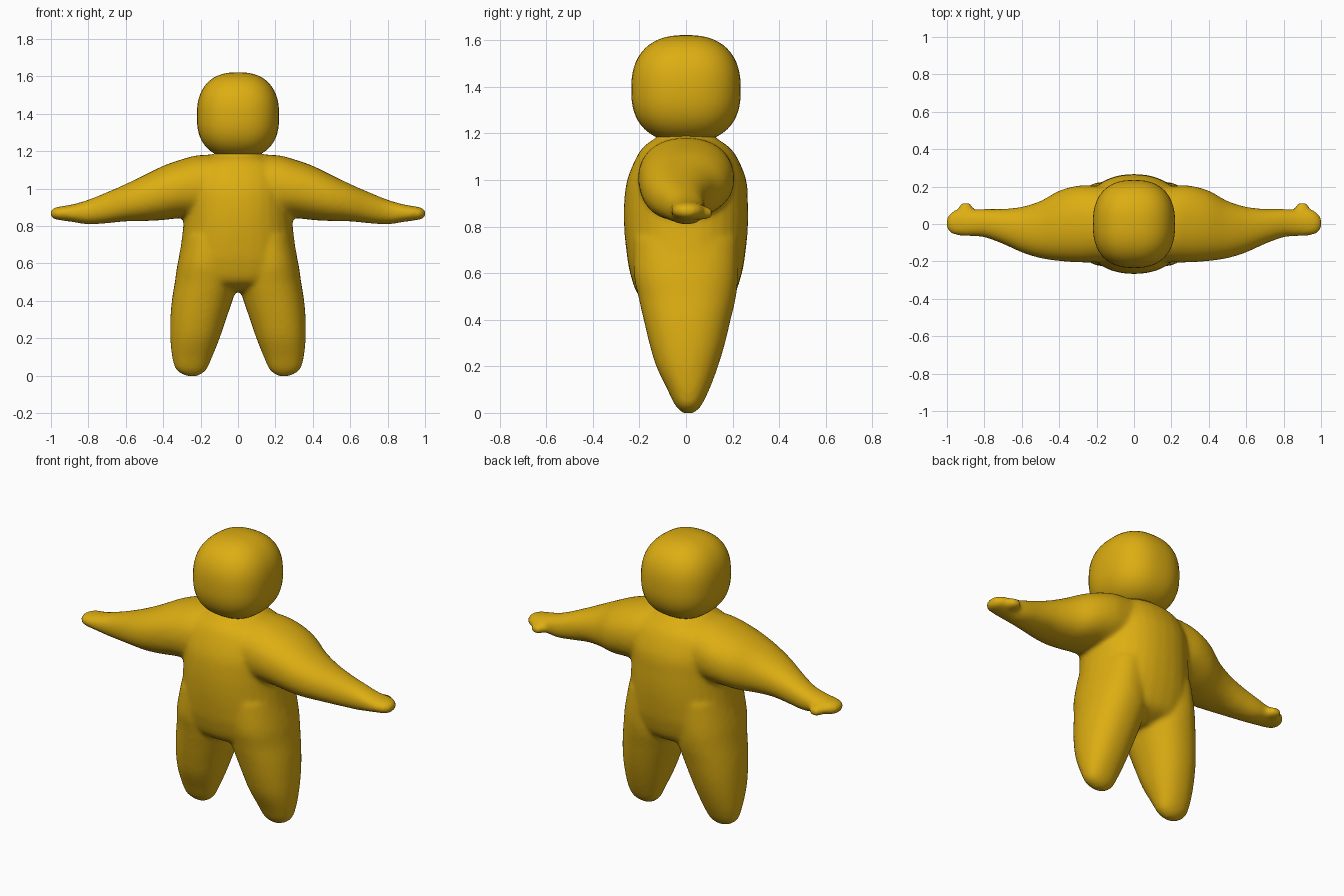
import bpy, bmesh, math
from mathutils import Vector

if "Cube" in bpy.data.objects:
    bpy.data.objects.remove(bpy.data.objects["Cube"])

gold = bpy.data.materials.new("golden yellow")
gold.diffuse_color = (0.72, 0.42, 0.006, 1)
gold.use_nodes = True
gold.node_tree.nodes["Principled BSDF"].inputs["Base Color"].default_value = gold.diffuse_color


def spline(rows, steps=4):
    """Catmull-Rom interpolation through section rows."""
    out = []
    for i in range(len(rows) - 1):
        p = [rows[max(0, min(len(rows) - 1, i + k))] for k in (-1, 0, 1, 2)]
        for s in range(steps):
            t = s / steps
            out.append([0.5 * (2 * b + (c - a) * t + (2 * a - 5 * b + 4 * c - d) * t * t
                               + (3 * b - a - 3 * c + d) * t ** 3) for a, b, c, d in zip(*p)])
    return out + [list(rows[-1])]


def loft(bm, rows, place, power=2.2, n=32):
    """Rows are (position, centre u, centre v, half u, half v)."""
    rings = []
    for pos, cu, cv, hu, hv in spline(rows):
        ring = []
        for k in range(n):
            c, s = math.cos(2 * math.pi * k / n), math.sin(2 * math.pi * k / n)
            u = cu + hu * math.copysign(abs(c) ** (2 / power), c)
            v = cv + hv * math.copysign(abs(s) ** (2 / power), s)
            ring.append(bm.verts.new(place(pos, u, v)))
        rings.append(ring)
    faces = [bm.faces.new(rings[0]), bm.faces.new(rings[-1])]
    for a, b in zip(rings, rings[1:]):
        for k in range(n):
            j = (k + 1) % n
            faces.append(bm.faces.new((a[k], a[j], b[j], b[k])))
    bmesh.ops.recalc_face_normals(bm, faces=faces)


def ball(bm, centre, size):
    made = bmesh.ops.create_uvsphere(bm, u_segments=20, v_segments=12, radius=1)
    for v in made["verts"]:
        v.co = Vector(c + s * x for c, s, x in zip(centre, size, v.co))


def finish(name, bm):
    mesh = bpy.data.meshes.new(name)
    bm.to_mesh(mesh)
    bm.free()
    mesh.materials.append(gold)
    for p in mesh.polygons:
        p.use_smooth = True
    ob = bpy.data.objects.new(name, mesh)
    bpy.context.collection.objects.link(ob)
    return ob


TORSO = [(0.45, 0, 0, .18, .10), (0.50, 0, 0, .29, .20), (0.60, 0, 0, .318, .24),
         (0.70, 0, 0, .305, .257), (0.80, 0, 0, .293, .266), (0.90, 0, 0, .288, .266),
         (1.00, 0, 0.003, .285, .256), (1.10, 0, 0.003, .26, .215), (1.15, 0, 0, .20, .175),
         (1.185, 0, 0, .125, .125), (1.23, 0, 0, .10, .11)]
LEG = [(-.002, .245, .01, .03, .022), (.03, .25, .01, .08, .055), (.10, .245, .01, .107, .09),
       (.20, .23, .005, .132, .133), (.30, .213, .005, .149, .163), (.40, .192, .005, .162, .187),
       (.50, .17, .005, .168, .21), (.60, .165, 0, .158, .225), (.75, .15, 0, .14, .225)]
ARM = [(0, 0, 1.01, .20, .175), (.20, 0, 1.01, .205, .17), (.30, 0, 1.0, .205, .157),
       (.40, -.01, .977, .188, .145), (.50, -.03, .95, .153, .123), (.60, -.03, .925, .122, .10),
       (.70, -.013, .898, .094, .083), (.80, .005, .875, .076, .066), (.88, .005, .869, .07, .048),
       (.95, .008, .868, .068, .037), (.985, .005, .867, .05, .029), (1.003, .005, .867, .02, .014)]

# Body: torso, legs, arms and thumbs fused into one soft skin
bm = bmesh.new()
loft(bm, TORSO, lambda p, u, v: (u, v, p))
for side in (-1, 1):
    loft(bm, LEG, lambda p, u, v: (side * u, v, p))
    loft(bm, ARM, lambda p, u, v: (side * p, u, v))
    ball(bm, (side * .90, .075, .858), (.042, .043, .03))
body = finish("body", bm)
fuse = body.modifiers.new("fuse", 'REMESH')
fuse.mode = 'VOXEL'
fuse.voxel_size = 0.012
fuse.use_smooth_shade = True
soften = body.modifiers.new("soften", 'SMOOTH')
soften.factor = 0.5
soften.iterations = 10

# Head: rounded block, slightly deeper than wide
bm = bmesh.new()
bmesh.ops.create_uvsphere(bm, u_segments=48, v_segments=32, radius=1)
for v in bm.verts:
    x, y, z = v.co
    e = 2.45
    k = (abs(x) ** e + abs(y) ** e + abs(z) ** e) ** (-1 / e)
    flat = 0.225 if z < 0 else 0.235
    v.co = (x * k * 0.22, y * k * 0.235, 1.387 + z * k * flat)
finish("head", bm)
